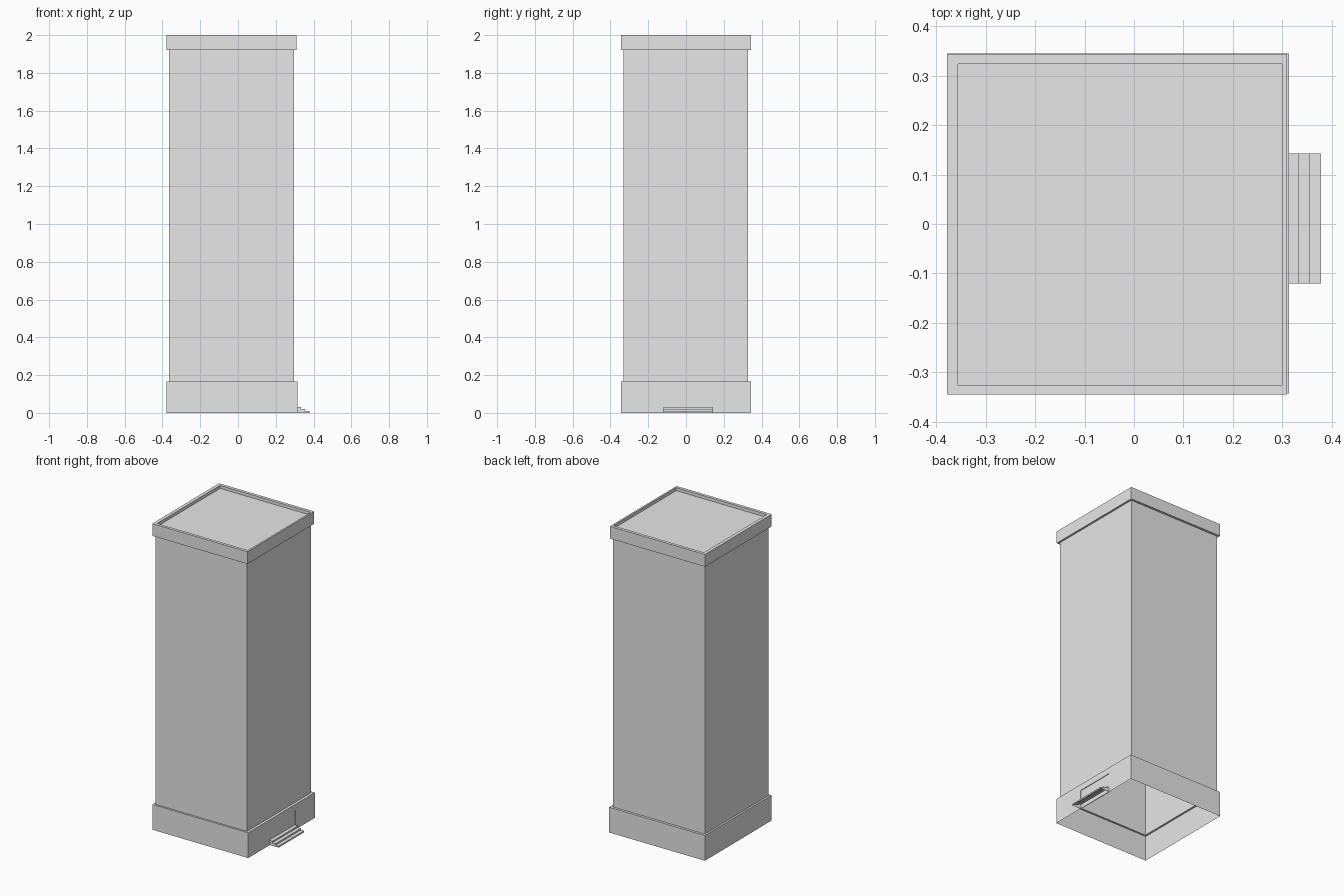
import bpy, bmesh
from mathutils import Vector

cube = bpy.data.objects.get("Cube")
if cube:
    bpy.data.objects.remove(cube)

GREY = (0.8, 0.8, 0.8, 1)
metal = bpy.data.materials.new("light grey metal")
metal.use_nodes = True
metal.diffuse_color = GREY
metal.node_tree.nodes["Principled BSDF"].inputs["Base Color"].default_value = GREY

# Rectangles as (x min, x max, y min, y max)
BODY = (-0.366, 0.297, -0.331, 0.329)
BASE = (-0.378, 0.314, -0.343, 0.345)
LID = (-0.378, 0.31, -0.345, 0.344)
PANEL = (-0.356, 0.299, -0.326, 0.324)
BASE_TOP, LID_BOTTOM, TOP = 0.165, 1.92, 2.0
PEDAL_Y = (-0.12, 0.143)
RECESS_TOP, RECESS_DEPTH = 0.125, 0.004


def ring(bm, rect, z):
    x0, x1, y0, y1 = rect
    return [bm.verts.new((x, y, z)) for x, y in
            ((x0, y0), (x1, y0), (x1, y1), (x0, y1))]


def loft(bm, sections, cap=False):
    """Sheet through successive rectangles, going up the outside."""
    rings = [ring(bm, rect, z) for rect, z in sections]
    for a, b in zip(rings, rings[1:]):
        for i in range(4):
            j = (i + 1) % 4
            bm.faces.new((a[i], a[j], b[j], b[i]))
    if cap:
        bm.faces.new(rings[-1])


def finish(bm, name):
    mesh = bpy.data.meshes.new(name)
    bm.to_mesh(mesh)
    bm.free()
    mesh.materials.append(metal)
    obj = bpy.data.objects.new(name, mesh)
    bpy.context.collection.objects.link(obj)
    return obj


# Tall body, open underneath
bm = bmesh.new()
loft(bm, [(BODY, BASE_TOP), (BODY, LID_BOTTOM)])
finish(bm, "body")

# Lid with an overhanging rim and a sunken top panel
bm = bmesh.new()
loft(bm, [(BODY, LID_BOTTOM), (LID, LID_BOTTOM), (LID, TOP),
          (PANEL, TOP), (PANEL, TOP - 0.02)], cap=True)
finish(bm, "lid")

# Hollow plinth with a ledge up to the body
bm = bmesh.new()
loft(bm, [(BASE, 0), (BASE, BASE_TOP), (BODY, BASE_TOP)])

# Shallow recess behind the pedal
wall = [f for f in bm.faces if f.calc_center_median().x > BASE[1] - 0.001]
for co, no in [((0, y, 0), (0, 1, 0)) for y in PEDAL_Y] + [((0, 0, RECESS_TOP), (0, 0, 1))]:
    wall = [f for f in bm.faces if f.calc_center_median().x > BASE[1] - 0.001]
    geom = wall + list({e for f in wall for e in f.edges} | {v for f in wall for v in f.verts})
    bmesh.ops.bisect_plane(bm, geom=geom, plane_co=co, plane_no=no)
window = [f for f in bm.faces
          if f.calc_center_median().x > BASE[1] - 0.001
          and PEDAL_Y[0] < f.calc_center_median().y < PEDAL_Y[1]
          and f.calc_center_median().z < RECESS_TOP]
moved = bmesh.ops.extrude_face_region(bm, geom=window)["geom"]
bmesh.ops.delete(bm, geom=[f for f in window if f.is_valid], context='FACES_ONLY')
bmesh.ops.translate(bm, verts=[v for v in moved if isinstance(v, bmesh.types.BMVert)],
                    vec=Vector((-RECESS_DEPTH, 0, 0)))
finish(bm, "plinth")

# Stepped foot pedal: stair profile run along y, closed ends, open underneath
profile = [(BASE[1] - RECESS_DEPTH, 0.03)]
for x, z in ((0.333, 0.03), (0.356, 0.02), (0.378, 0.01)):
    profile += [(x, z), (x, z - 0.01)]
bm = bmesh.new()
near, far = [[bm.verts.new((x, y, z)) for x, z in profile] for y in PEDAL_Y]
for i in range(len(profile) - 1):
    bm.faces.new((near[i], near[i + 1], far[i + 1], far[i]))
for row, y in ((near, PEDAL_Y[0]), (far, PEDAL_Y[1])):
    corner = bm.verts.new((profile[0][0], y, 0))
    bm.faces.new(row + [corner])
bmesh.ops.recalc_face_normals(bm, faces=bm.faces)
finish(bm, "foot_pedal")
